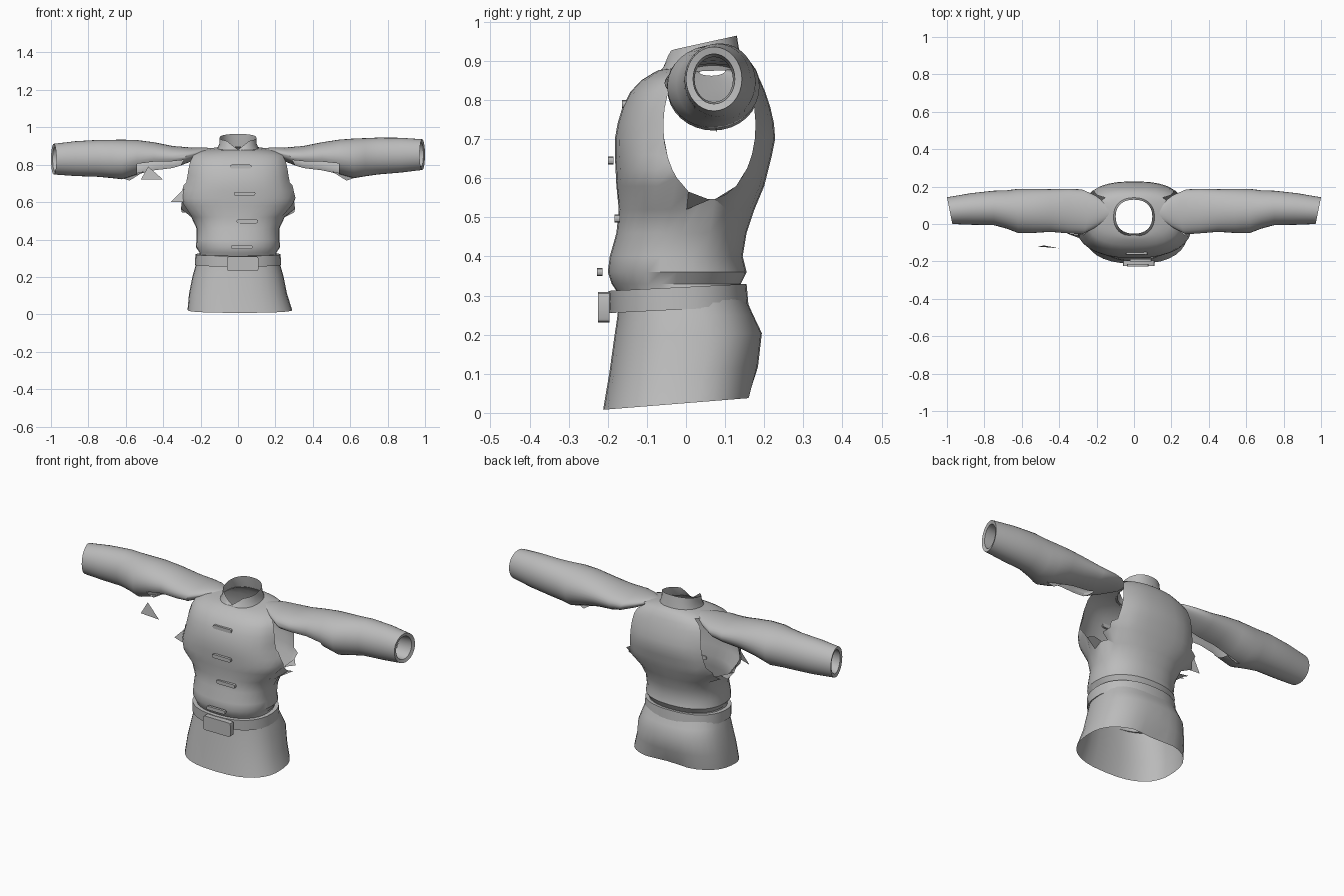
import bpy, bmesh, math
from mathutils import Vector

if "Cube" in bpy.data.objects:
    bpy.data.objects.remove(bpy.data.objects["Cube"])

cloth = bpy.data.materials.new("grey cloth")
cloth.use_nodes = True
GREY = (0.5, 0.5, 0.5, 1)
cloth.diffuse_color = GREY
cloth.node_tree.nodes["Principled BSDF"].inputs["Base Color"].default_value = GREY
SEG = 32


def finish(name, bm, smooth=True):
    mesh = bpy.data.meshes.new(name)
    bm.to_mesh(mesh)
    bm.free()
    obj = bpy.data.objects.new(name, mesh)
    bpy.context.collection.objects.link(obj)
    mesh.materials.append(cloth)
    if smooth:
        bpy.ops.object.select_all(action='DESELECT')
        obj.select_set(True)
        bpy.context.view_layer.objects.active = obj
        bpy.ops.object.shade_smooth_by_angle(angle=math.radians(35))


def oval(u0, u1, v0, v1, power=1.0):
    """Points of an oval filling a rectangle; power below 1 squares it off."""
    pts = []
    for i in range(SEG):
        a = 2 * math.pi * i / SEG
        c, s = math.cos(a), math.sin(a)
        c = math.copysign(abs(c) ** power, c)
        s = math.copysign(abs(s) ** power, s)
        pts.append(((u0 + u1) / 2 + c * (u1 - u0) / 2, (v0 + v1) / 2 + s * (v1 - v0) / 2))
    return pts


def loft(rings, loop=False):
    bm = bmesh.new()
    rows = [[bm.verts.new(p) for p in ring] for ring in rings]
    pairs = list(zip(rows, rows[1:])) + ([(rows[-1], rows[0])] if loop else [])
    for a, b in pairs:
        for i in range(SEG):
            j = (i + 1) % SEG
            bm.faces.new((a[i], a[j], b[j], b[i]))
    return bm


def body_ring(z, half, front, back, tilt=0.0, power=0.88):
    return [Vector((x, y, z + tilt * y)) for x, y in oval(-half, half, front, back, power)]


# Bodice, with oval armholes cut in its sides
stations = [(.30, .21, -.17, .145), (.33, .205, -.19, .14), (.36, .225, -.2, .155),
            (.40, .222, -.195, .145), (.46, .222, -.178, .155), (.52, .25, -.172, .175),
            (.58, .305, -.178, .2, 0, .82), (.62, .312, -.18, .21, 0, .8),
            (.66, .305, -.182, .22, 0, .8), (.70, .295, -.182, .228, 0, .8),
            (.74, .288, -.175, .225, 0, .8), (.78, .282, -.163, .216, 0, .8),
            (.82, .272, -.143, .203, 0, .8), (.85, .255, -.115, .19, 0, .8),
            (.872, .21, -.085, .175, .04), (.882, .15, -.07, .155, .08), (.885, .105, -.06, .135, .12)]
bm = loft([body_ring(*s) for s in stations])
HY, HZ, RY, RZ = .06, .735, .118, .19


def hole(p):
    return math.hypot((p.y - HY) / RY, (p.z - HZ) / RZ)


gone = [f for f in bm.faces if abs(f.calc_center_median().x) > .18 and hole(f.calc_center_median()) < 1]
bmesh.ops.delete(bm, geom=gone, context='FACES')
for v in bm.verts:
    if v.is_boundary and .45 < v.co.z < .83:
        k = hole(v.co)
        v.co.y = HY + (v.co.y - HY) / k
        v.co.z = HZ + (v.co.z - HZ) / k
finish("bodice", bm)

# Skirt flaring down from the waist, hem lower at the front
skirt = [(.025, .28, -.212, .172, .08), (.11, .262, -.196, .184, .04),
         (.20, .244, -.183, .194, .02), (.25, .23, -.175, .172, 0), (.31, .212, -.17, .145, 0)]
bm = loft([body_ring(*s, power=.8) for s in skirt])
for v in bm.verts:
    if v.co.z < .06:
        v.co.x += .01
        if v.co.y > .1:
            v.co.y -= .02 * max(0, math.cos(v.co.x * 12))
finish("skirt", bm)

# Belt band and buckle
belt = [(.265, .23, -.195, .16), (.322, .228, -.198, .155),
        (.322, .205, -.175, .135), (.265, .205, -.175, .135)]
finish("belt", loft([body_ring(*s, tilt=.05) for s in belt], loop=True))


def block(name, x, y, z, sx, sy, sz, bevel):
    bm = bmesh.new()
    bmesh.ops.create_cube(bm, size=1)
    for v in bm.verts:
        v.co = Vector((x + v.co.x * sx, y + v.co.y * sy, z + v.co.z * sz))
    edges = [e for e in bm.edges if abs(e.verts[0].co.y - e.verts[1].co.y) > sy / 2]
    bmesh.ops.bevel(bm, geom=edges, offset=bevel, segments=2, affect='EDGES', profile=.5)
    finish(name, bm)


block("belt_buckle", .025, -.21, .27, .17, .03, .078, .012)

# Toggle fasteners down the front
for i, (x, y, z) in enumerate([(.015, -.157, .79), (.035, -.193, .645), (.05, -.176, .497), (.02, -.22, .36)]):
    block("toggle_%d" % (i + 1), x, y, z, .115, .014, .02, .008)

# Standing collar, dipping to a notch at the front
rings = []
for k, (half, front, back, z, rise) in enumerate([(.112, -.068, .142, .88, .1), (.1, -.06, .136, .905, .16),
                                                  (.098, -.052, .13, .936, .22)]):
    ring = body_ring(z, half, front, back, rise)
    for p in ring:
        if p.y < 0:
            p.z -= k * .022 * max(0, 1 - abs(p.x) / .06)
    rings.append(ring)
finish("collar", loft(rings))


# Sleeves: closed forearm, underside of the upper arm torn open
def sleeve(name, side, drop):
    stations = [(.13, .03, .1, .862, .888), (.19, -.02, .155, .825, .893), (.25, -.055, .185, .795, .892),
                (.35, -.05, .188, .782, .9), (.45, -.042, .186, .77, .92), (.54, -.048, .188, .75, .934),
                (.62, -.048, .188, .728, .94), (.68, -.025, .18, .738, .942), (.75, -.006, .178, .748, .945),
                (.87, -.004, .165, .758, .944), (.985, 0, .143, .772, .936),
                (.98, .018, .125, .79, .918), (.9, .022, .12, .795, .91)]
    rings = []
    for x, y0, y1, z0, z1 in stations:
        sag = drop * max(0, (x - .5) / .5)
        # The cuff slants, and the shoulder cap leans over the armhole
        slant = .2 if x > .88 else 0
        ring = []
        for y, z in oval(y0, y1, z0, z1):
            lean = (z1 - z) * .6 if x < .3 else 0
            ring.append(Vector((side * (x + slant * (y - .07) + lean), y, z - sag)))
        rings.append(ring)
    bm = loft(rings)
    torn = []
    for n, f in enumerate(bm.faces):
        station, i = divmod(n, SEG)
        if 2 <= station < 5 and SEG * .55 < i < SEG * .74:
            torn.append(f)
    bmesh.ops.delete(bm, geom=torn, context='FACES')
    if side > 0:
        bmesh.ops.reverse_faces(bm, faces=bm.faces[:])
    finish(name, bm)


sleeve("left_sleeve", 1, 0)
sleeve("right_sleeve", -1, .025)


# Loose torn scraps of cloth
def scrap(name, *points):
    bm = bmesh.new()
    bm.faces.new([bm.verts.new(p) for p in points])
    finish(name, bm, False)


scrap("loose_scrap", (-.52, -.12, .72), (-.4, -.13, .72), (-.48, -.115, .79))
scrap("side_scrap", (-.36, -.05, .6), (-.28, -.08, .6), (-.28, -.06, .68))
for name, side in (("left", 1), ("right", -1)):
    scrap(name + "_sleeve_flap", (side * .5, .07, .765), (side * .58, .08, .715), (side * .64, .07, .735))
